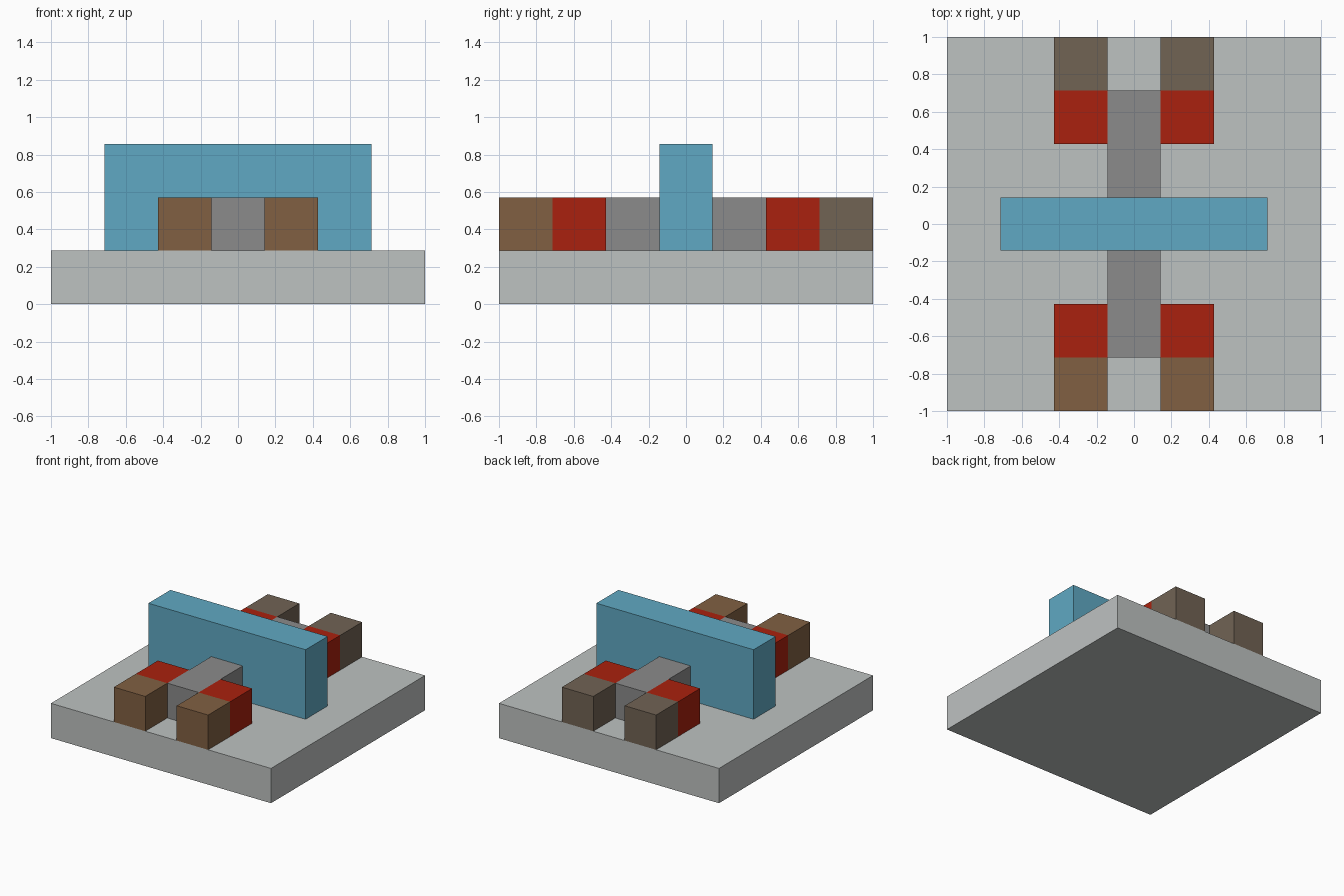
import bpy
import bmesh
from mathutils import Vector

default_cube = bpy.data.objects.get("Cube")
if default_cube:
    bpy.data.objects.remove(default_cube, do_unlink=True)

U = 2 / 7  # side of one block


def linear(c):
    c /= 255
    return c / 12.92 if c <= 0.04045 else ((c + 0.055) / 1.055) ** 2.4


def material(name, *rgb):
    mat = bpy.data.materials.new(name)
    mat.use_nodes = True
    colour = [linear(c) for c in rgb] + [1]
    mat.diffuse_color = colour
    mat.node_tree.nodes["Principled BSDF"].inputs["Base Color"].default_value = colour
    return mat


def block(name, size, centre, mat):
    """Box with size and centre in block units; z is the height of its underside."""
    bm = bmesh.new()
    bmesh.ops.create_cube(bm, size=1)
    bmesh.ops.scale(bm, vec=Vector(size) * U, verts=bm.verts)
    mesh = bpy.data.meshes.new(name)
    bm.to_mesh(mesh)
    bm.free()
    mesh.materials.append(mat)
    obj = bpy.data.objects.new(name, mesh)
    x, y, z = centre
    obj.location = Vector((x, y, z + size[2] / 2)) * U
    bpy.context.collection.objects.link(obj)


light_grey = material("light grey", 190, 194, 193)
mid_grey = material("mid grey", 139, 139, 139)
blue = material("sky blue", 96, 169, 195)
red = material("red", 170, 33, 14)
brown = material("warm brown", 129, 96, 66)
dull_brown = material("dull brown", 113, 99, 84)

# Base slab, central spine and crossing wall
block("base_plate", (7, 7, 1), (0, 0, 0), light_grey)
block("spine", (1, 5, 1), (0, 0, 1), mid_grey)
block("cross_wall", (5, 1, 2), (0, 0, 1), blue)

# Red side blocks and brown end blocks at the four corners of the spine
for end, y, end_mat in (("front", -1, brown), ("back", 1, dull_brown)):
    for side, x in (("left", 1), ("right", -1)):
        block(f"{end}_{side}_side_block", (1, 1, 1), (x, 2 * y, 1), red)
        block(f"{end}_{side}_end_block", (1, 1, 1), (x, 3 * y, 1), end_mat)
